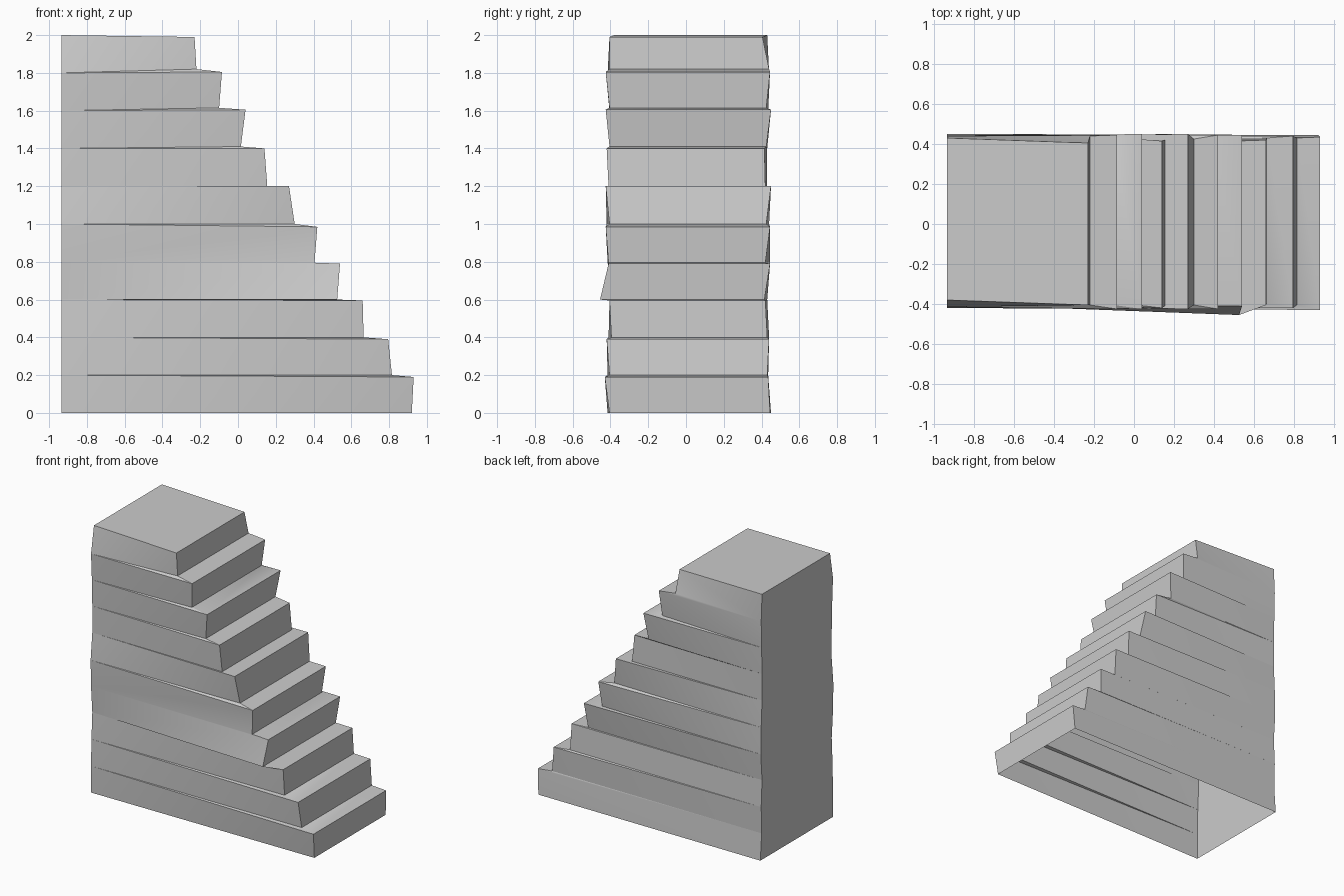
import bpy, bmesh, math

if "Cube" in bpy.data.objects:
    bpy.data.objects.remove(bpy.data.objects["Cube"])

# Each step: (x, z, front y, back y) of riser foot, then of tread edge
FEET = [(.92, 0, -.405, .445), (.815, .20, -.405, .43), (.665, .40, -.395, .43),
        (.525, .60, -.455, .415), (.405, .795, -.41, .42), (.30, 1.0, -.405, .425),
        (.155, 1.2, -.41, .42), (.015, 1.41, -.405, .425), (-.10, 1.615, -.405, .425),
        (-.22, 1.82, -.405, .44)]
EDGES = [(.93, .19, -.43, .435), (.795, .39, -.42, .44), (.66, .595, -.405, .42),
         (.54, .79, -.41, .445), (.42, .985, -.425, .445), (.27, 1.2, -.425, .45),
         (.14, 1.4, -.42, .415), (.04, 1.605, -.425, .45), (-.085, 1.805, -.425, .445),
         (-.23, 1.99, -.405, .405)]
# Uneven side edges of the upright end wall, every 0.2 in height
WALL = [(-.415, .45), (-.415, .435), (-.41, .44), (-.40, .43), (-.415, .445), (-.42, .44),
        (-.40, .43), (-.40, .43), (-.405, .435), (-.415, .44), (-.38, .43)]
WALL_X = -.935

bm = bmesh.new()


def pair(x, z, y0, y1):
    return [bm.verts.new((x, y, z)) for y in (y0, y1)]


feet = [pair(*p) for p in FEET]
edges = [pair(*p) for p in EDGES]
wall = [pair(WALL_X, .2 * k, *y) for k, y in enumerate(WALL)]


def strip(a, b):
    bm.faces.new((a[0], a[1], b[1], b[0]))


# Risers, treads, wall and landing (the underside is open)
n = len(FEET)
for k in range(n):
    strip(feet[k], edges[k])
    strip(wall[k + 1], wall[k])
    if k < n - 1:
        strip(edges[k], feet[k + 1])
strip(edges[-1], wall[-1])

# Side courses of the stair, one per step
for s in (0, 1):
    for k in range(n):
        w0, w1, f, e = wall[k][s], wall[k + 1][s], feet[k][s], edges[k][s]
        tris = [(w0, f, e), (w0, e, w1)]
        if k < n - 1:
            tris.append((w1, e, feet[k + 1][s]))
        for t in tris:
            bm.faces.new(t if s == 0 else t[::-1])

bmesh.ops.recalc_face_normals(bm, faces=bm.faces)
mesh = bpy.data.meshes.new("staircase")
bm.to_mesh(mesh)
bm.free()
stairs = bpy.data.objects.new("staircase", mesh)
bpy.context.collection.objects.link(stairs)
bpy.context.view_layer.objects.active = stairs
stairs.select_set(True)
bpy.ops.object.shade_smooth_by_angle(angle=math.radians(30))
